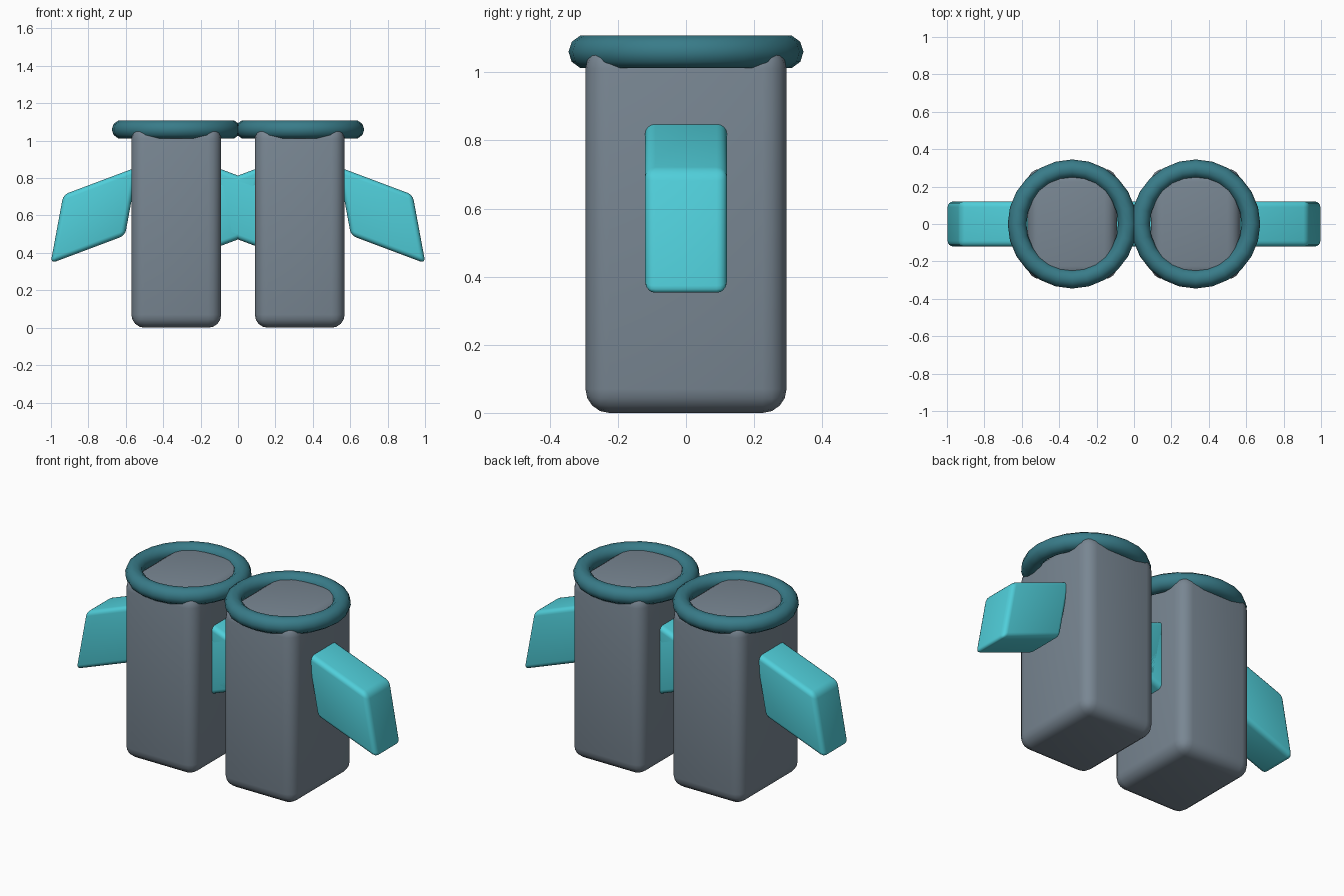
import bpy, bmesh, math
from mathutils import Matrix

if "Cube" in bpy.data.objects:
    bpy.data.objects.remove(bpy.data.objects["Cube"])


def material(name, rgb):
    m = bpy.data.materials.new(name)
    m.diffuse_color = (*rgb, 1)
    m.use_nodes = True
    m.node_tree.nodes["Principled BSDF"].inputs["Base Color"].default_value = m.diffuse_color
    return m


SLATE = material("slate", (0.19, 0.24, 0.29))
CYAN = material("cyan", (0.08, 0.62, 0.70))
TEAL = material("teal", (0.04, 0.20, 0.25))


def finish(ob, mat):
    ob.data.materials.append(mat)
    bpy.ops.object.select_all(action='DESELECT')
    ob.select_set(True)
    bpy.context.view_layer.objects.active = ob
    bpy.ops.object.shade_smooth_by_angle(angle=math.radians(40))


def rounded_box(name, size, bevel, matrix, mat):
    """Box with rounded edges, bevelled first and then placed by matrix."""
    bm = bmesh.new()
    bmesh.ops.create_cube(bm, size=1)
    bmesh.ops.scale(bm, vec=size, verts=bm.verts)
    bmesh.ops.bevel(bm, geom=bm.edges[:], offset=bevel, segments=4,
                    profile=0.5, affect='EDGES')
    bm.transform(matrix)
    bmesh.ops.recalc_face_normals(bm, faces=bm.faces)
    me = bpy.data.meshes.new(name)
    bm.to_mesh(me)
    bm.free()
    ob = bpy.data.objects.new(name, me)
    bpy.context.collection.objects.link(ob)
    finish(ob, mat)


def wing_matrix(cx, side):
    """Sheared frame: long axis slopes down and outward, ends lean outward."""
    long_len, tall_len = 0.425, 0.373
    ax, az = side * 0.398 / long_len, -0.149 / long_len
    ux, uz = -side * 0.068 / tall_len, 0.367 / tall_len
    return Matrix(((ax, 0, ux, cx + side * 0.439),
                   (0, 1, 0, 0),
                   (az, 0, uz, 0.602),
                   (0, 0, 0, 1)))


for label, cx in (("left", -0.33), ("right", 0.33)):
    # upright body
    rounded_box(label + "_body", (0.48, 0.59, 1.08), 0.07,
                Matrix.Translation((cx, 0, 0.54)), SLATE)

    # drooping side flaps; the two inner ones cross between the bodies
    for flap, side in (("left", -1), ("right", 1)):
        rounded_box(f"{label}_body_{flap}_flap", (0.425, 0.24, 0.373), 0.03,
                    wing_matrix(cx, side), CYAN)

    # rim ring on top
    bpy.ops.mesh.primitive_torus_add(major_radius=0.295, minor_radius=0.05,
                                     major_segments=24, minor_segments=10,
                                     location=(cx, 0, 1.06))
    ring = bpy.context.object
    ring.name = label + "_rim_ring"
    finish(ring, TEAL)
